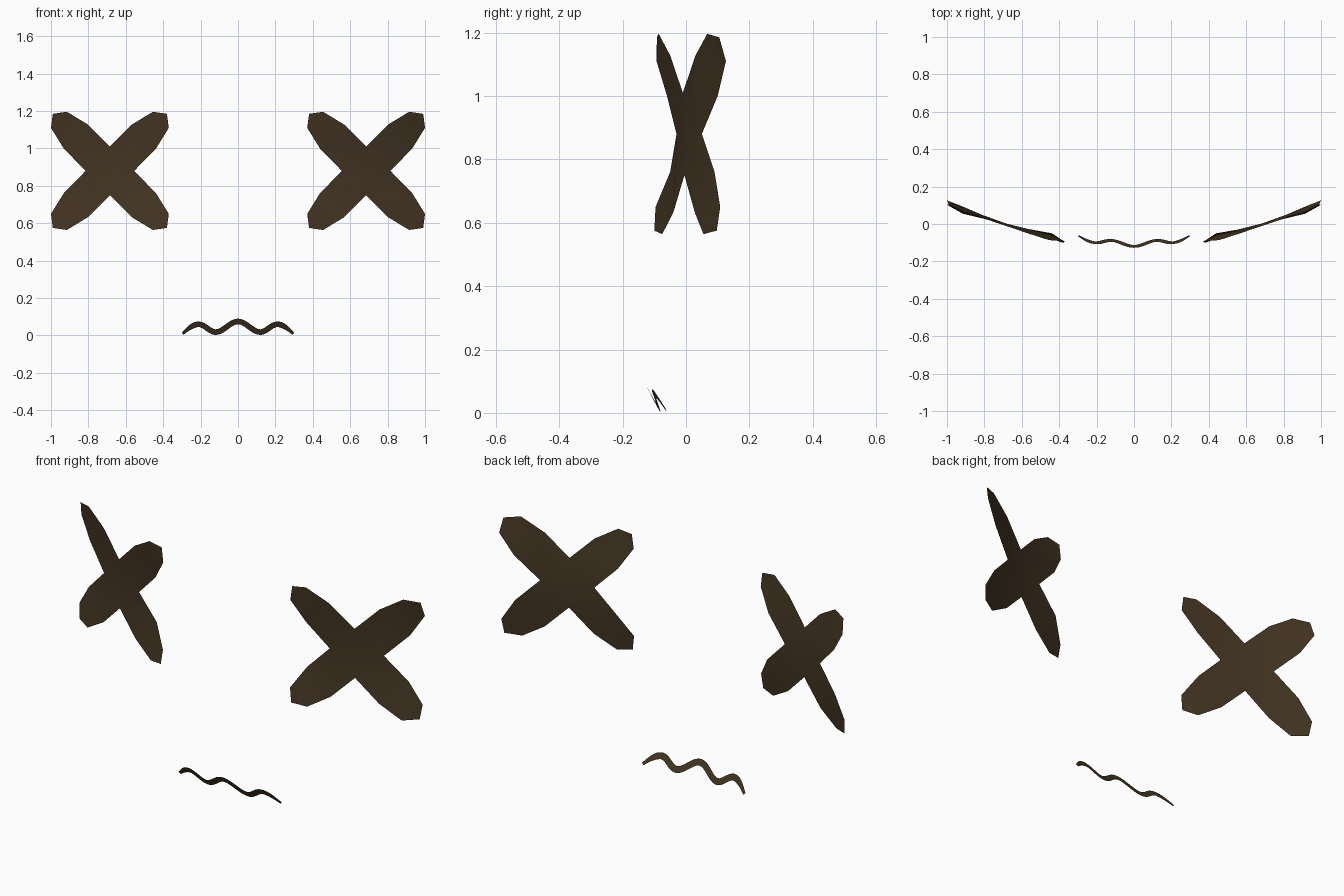
import bpy, math

if "Cube" in bpy.data.objects:
    bpy.data.objects.remove(bpy.data.objects["Cube"])

brown = bpy.data.materials.new("dark brown")
brown.diffuse_color = (0.058, 0.036, 0.017, 1)
brown.use_nodes = True
brown.node_tree.nodes["Principled BSDF"].inputs["Base Color"].default_value = brown.diffuse_color


def make(name, verts, faces):
    me = bpy.data.meshes.new(name)
    me.from_pydata(verts, [], faces)
    me.materials.append(brown)
    for p in me.polygons:
        p.use_smooth = True
    ob = bpy.data.objects.new(name, me)
    bpy.context.collection.objects.link(ob)
    return ob


# Cross eyes: one arm outline (notch excluded), rotated into four quadrants;
# the depth values bend the sheet around the face.
CX, CZ = 0.685, 0.88
ARM = [(0.118, 0.248), (0.23, 0.316), (0.305, 0.305), (0.315, 0.23), (0.247, 0.12)]
ARM_Y = {
    (1, 1): [0.03, 0.067, 0.105, 0.126, 0.10],
    (-1, 1): [-0.05, -0.086, -0.092, -0.093, -0.06],
    (-1, -1): [-0.04, -0.075, -0.10, -0.096, -0.05],
    (1, -1): [0.028, 0.055, 0.097, 0.108, 0.09],
}
NOTCHES = [(0, -0.01, 0.13), (0.13, 0.05, 0), (0, -0.005, -0.13), (-0.13, -0.03, 0)]


def cross_eye(name, side):
    verts = [(0, 0.003, 0)] + NOTCHES
    faces = [(0, 1 + i, 1 + (i + 1) % 4) for i in range(4)]
    for (sx, sz), ys in ARM_Y.items():
        b = len(verts)
        verts = verts + [(x * sx, y, z * sz) for (x, z), y in zip(ARM, ys)]
        n1, n2 = (1 if sz > 0 else 3), (2 if sx > 0 else 4)
        new = [(n1, b, b + 4, n2), (b, b + 1, b + 3, b + 4), (b + 1, b + 2, b + 3)]
        faces += new if sx * sz > 0 else [f[::-1] for f in new]
    verts = [(side * (CX + x), y, CZ + z) for x, y, z in verts]
    # face the sheet forward (-y)
    if side > 0:
        faces = [f[::-1] for f in faces]
    make(name, verts, faces)


cross_eye("right_cross_eye", 1)
cross_eye("left_cross_eye", -1)

# Wavy mouth: ribbon along a wave, lying in a tilted, slightly curved sheet
KEYS = [(0, 0.075), (0.12, 0.018), (0.21, 0.06), (0.296, 0.009)]


def wave(x):
    x = abs(x)
    for i in range(3):
        (x0, z0), (x1, z1) = KEYS[i], KEYS[i + 1]
        if x <= x1 or i == 2:
            t = (x - x0) / (x1 - x0)
            k = 1 - math.cos(t * math.pi / 2) if i == 2 else (1 - math.cos(t * math.pi)) / 2
            return z0 + (z1 - z0) * k


N = 48
verts, faces = [], []
for i in range(N + 1):
    x = -0.296 + 0.592 * i / N
    slope = (wave(x + 0.002) - wave(x - 0.002)) / 0.004
    length = math.hypot(1, slope)
    half = 0.015 if abs(x) < 0.24 else 0.015 - 0.008 * (abs(x) - 0.24) / 0.056
    for s in (-1, 1):
        px, pz = x - s * half * slope / length, max(0, wave(x) + s * half / length)
        verts.append((px, -0.083 - 0.49 * pz + 0.28 * px * px, pz))
    if i:
        a = 2 * i
        faces.append((a - 2, a, a + 1, a - 1))
make("wavy_mouth", verts, faces)
